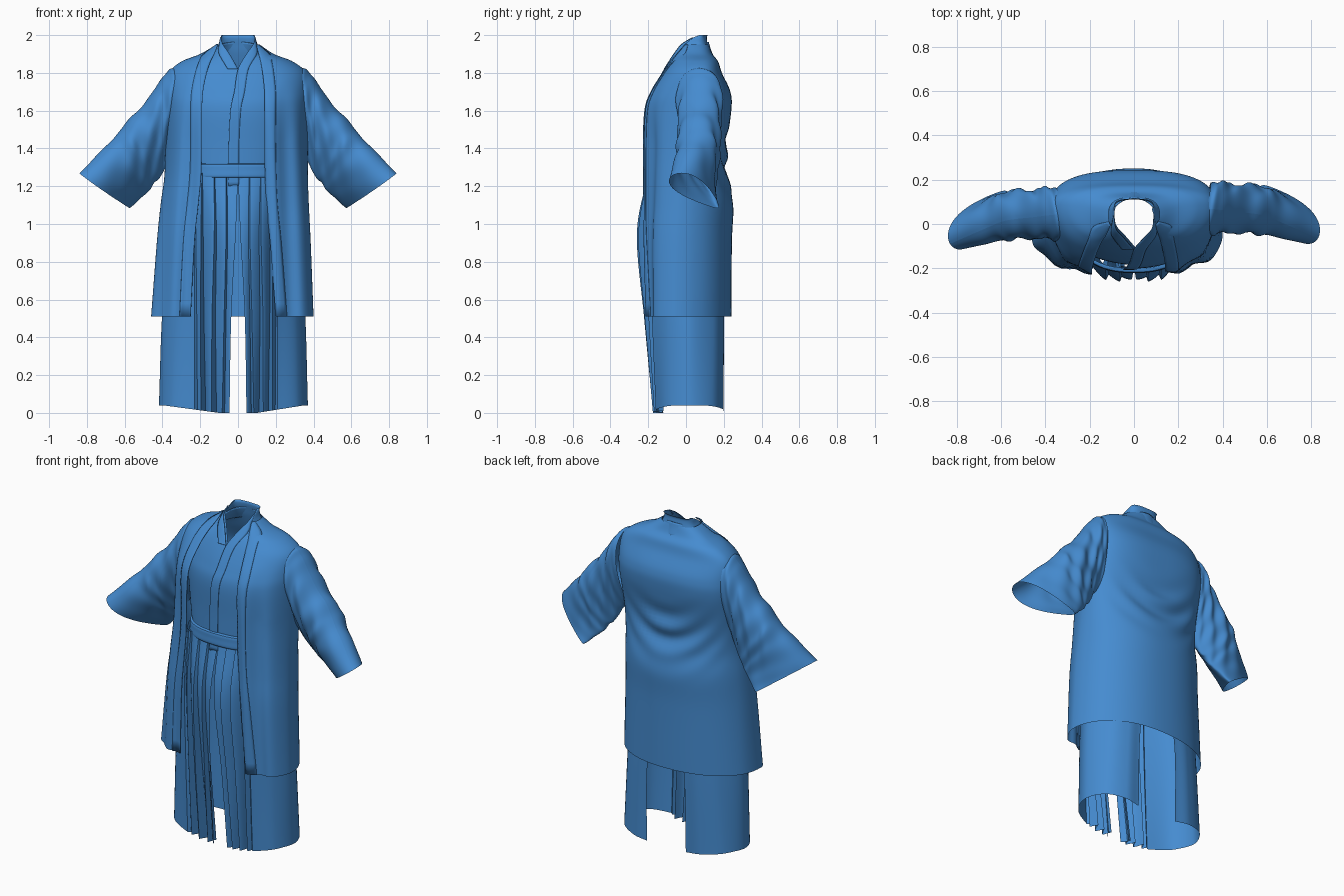
import bpy
from math import sin, cos, pi, exp
from mathutils import Vector

if "Cube" in bpy.data.objects:
    bpy.data.objects.remove(bpy.data.objects["Cube"])

cloth = bpy.data.materials.new("blue_cloth")
cloth.diffuse_color = (0.06, 0.26, 0.63, 1)
cloth.use_nodes = True
cloth.node_tree.nodes["Principled BSDF"].inputs["Base Color"].default_value = cloth.diffuse_color


def spline(pts, n):
    """Catmull-Rom through pts, n samples."""
    pts = [Vector(p) for p in pts]
    ext = [2 * pts[0] - pts[1]] + pts + [2 * pts[-1] - pts[-2]]
    out = []
    for i in range(n):
        t = i / (n - 1) * (len(pts) - 1)
        k = min(int(t), len(pts) - 2)
        t -= k
        a, b, c, d = ext[k:k + 4]
        out.append(0.5 * (2 * b + (c - a) * t + (2 * a - 5 * b + 4 * c - d) * t * t
                          + (3 * b - a - 3 * c + d) * t ** 3))
    return out


def loft(name, rows, nv, deform=None, thick=0, angle=50):
    """Skin through equally long rows of points, smoothed between rows."""
    nu = len(rows[0])
    cols = [spline([r[i] for r in rows], nv) for i in range(nu)]
    verts = []
    for j in range(nv):
        for i in range(nu):
            p = cols[i][j]
            verts.append(deform(p, i / (nu - 1), j / (nv - 1)) if deform else p)
    faces = [(j * nu + i, j * nu + i + 1, (j + 1) * nu + i + 1, (j + 1) * nu + i)
             for j in range(nv - 1) for i in range(nu - 1)]
    me = bpy.data.meshes.new(name)
    me.from_pydata(verts, [], faces)
    me.materials.append(cloth)
    ob = bpy.data.objects.new(name, me)
    bpy.context.collection.objects.link(ob)
    if thick:
        ob.modifiers.new("thickness", 'SOLIDIFY').thickness = thick
    bpy.ops.object.select_all(action='DESELECT')
    ob.select_set(True)
    bpy.context.view_layer.objects.active = ob
    bpy.ops.object.shade_smooth_by_angle(angle=angle * pi / 180)
    return ob


def body_slice(s, P, lap=0.0, n=20):
    """Open horizontal section: right front edge, side, back, left front edge."""
    z, xfr, yf, xr, ys, yb, xl, xfl = s
    Q = .75 + .17 * min(1, max(0, (1.6 - z) / .5))  # rounder back lower down

    def half(xf, xs, yfront):
        a = [i / n * pi / 2 for i in range(n + 1)]
        front = [(xf + (xs - xf) * sin(t) ** P, ys + (yfront - ys) * max(cos(t), 0) ** P, z) for t in a]
        back = [(xs * max(cos(t), 0) ** Q, ys + (yb - ys) * sin(t) ** Q, z) for t in a[1:]]
        return front + back
    return half(xfr, xr, yf) + half(xfl, xl, yf + lap)[::-1][1:]


def band(name, slices, P, right, width, lift, deform=None):
    """Lapel strip following one front edge."""
    rows = []
    for z, xfr, yf, xr, ys, yb, xl, xfl in slices:
        xf, xs = (xfr, xr) if right else (xfl, xl)
        w = min(width / abs(xs - xf), 0.75)
        row = []
        for k in range(6):
            s = (w * k / 5) ** (1 / P)
            row.append((xf + (xs - xf) * w * k / 5, ys + (yf - ys) * (1 - s * s) ** (P / 2) - lift, z))
        rows.append(row)
    loft(name, rows, 60, deform, thick=0.003)


# z, right edge x, front y, right side x, side y, back y, left side x, left edge x
COAT = [(.51, .20, -.20, .40, -.06, .24, -.46, -.25),
        (.9, .17, -.212, .385, -.05, .243, -.43, -.23),
        (1.1, .15, -.212, .375, -.03, .25, -.41, -.21),
        (1.25, .143, -.212, .37, -.01, .222, -.39, -.195),
        (1.4, .14, -.212, .37, .02, .21, -.385, -.19),
        (1.6, .14, -.21, .375, .05, .24, -.385, -.19),
        (1.7, .14, -.18, .375, .06, .235, -.38, -.185),
        (1.8, .13, -.12, .36, .07, .19, -.365, -.165),
        (1.86, .12, -.075, .29, .07, .17, -.30, -.145),
        (1.9, .11, -.045, .19, .06, .14, -.20, -.125),
        (1.95, .095, 0, .115, .04, .12, -.115, -.105)]

ROBE = [(1.2, -.05, -.20, .26, 0, .15, -.27, .10),
        (1.4, -.05, -.20, .30, .02, .16, -.30, .10),
        (1.6, -.04, -.20, .32, .03, .20, -.32, .08),
        (1.7, -.02, -.17, .32, .04, .20, -.32, .05),
        (1.82, 0, -.112, .29, .05, .15, -.29, 0),
        (1.9, .045, -.06, .14, .05, .125, -.14, -.045),
        (1.95, .08, -.02, .105, .05, .115, -.105, -.08),
        (1.985, .088, .035, .093, .06, .11, -.093, -.088),
        (2.0, .08, .07, .088, .085, .114, -.088, -.08)]


# Coat with hanging front folds and swags across the back
def coat_folds(p, u, v):
    p = p.copy()
    if p.y > .08:
        swag = exp(-((p.z - 1.33) / .14) ** 2) * exp(-((p.x + .03) / .24) ** 2)
        p.y += .015 * swag * sin(38 * (p.z - 2.2 * p.x ** 2)) * min(1, (p.y - .08) / .08)
    elif p.z < 1.75:
        k = min(1, (1.75 - p.z) / .3) * min(1, (.08 - p.y) / .1)
        p.y += .011 * k * sin(48 * abs(p.x) + 1.5 * p.z)
    return p


loft("coat_body", [body_slice(s, 1.05) for s in COAT], 90, coat_folds)
band("coat_right_lapel", COAT, 1.05, True, .06, .003, coat_folds)
band("coat_left_lapel", COAT, 1.05, False, .06, .003, coat_folds)

# Coat collar behind the neck
arc = [pi * i / 24 for i in range(25)]
loft("coat_collar", [[(rx * cos(t), .02 + ry * sin(t), z - .03 * (1 - sin(t))) for t in arc]
                     for rx, ry, z in ((.15, .125, 1.89), (.125, .11, 1.93), (.108, .1, 1.965))],
     8, thick=.006)

# Inner robe, right panel lapped over left
loft("inner_robe", [body_slice(s, .85, .014) for s in ROBE], 60)
band("robe_right_lapel", ROBE[:-1], .85, True, .055, .005)
band("robe_left_lapel", ROBE[4:-1], .85, False, .055, .003)

# Waist belt
ring = [2 * pi * i / 64 for i in range(65)]
power = lambda c: abs(c) ** .85 * (1 if c > 0 else -1)
loft("belt", [[(rx * power(cos(t)), -.03 + ry * power(sin(t)), z) for t in ring]
              for rx, ry, z in ((.26, .187, 1.245), (.263, .192, 1.255), (.262, .19, 1.285),
                                (.26, .188, 1.315), (.25, .17, 1.32))], 14, angle=35)

# Sleeves: top edge point, bottom edge point, half thickness
SLEEVE = [((.33, .07, 1.83), (.32, .08, 1.36), .105),
          ((.38, .065, 1.80), (.36, .085, 1.34), .11),
          ((.46, .055, 1.68), (.40, .10, 1.27), .10),
          ((.58, .04, 1.54), (.45, .12, 1.205), .10),
          ((.67, .005, 1.43), (.50, .14, 1.15), .09),
          ((.83, -.065, 1.26), (.575, .172, 1.085), .072)]


def sleeve_folds(p, u, v):
    amp = .008 * sin(pi * v) ** .7
    wave = sin(24 * v + 6 * cos(2 * pi * u)) + .5 * sin(41 * v - 3 * cos(2 * pi * u))
    return p + Vector((0, amp * wave * (1 if u < .5 else -1) * abs(sin(2 * pi * u)), amp * .6 * wave))


for side, sx, dy in (("right", 1, 0), ("left", -1, -.025)):
    rows = []
    for top, bottom, half in SLEEVE:
        T, B = Vector(top), Vector(bottom)
        n = (T - B).cross(Vector((.65, -.1, -.6))).normalized()
        row = []
        for t in ring:
            p = (T + B) / 2 + (T - B) / 2 * cos(t) + n * half * sin(t) * (1 + .5 * cos(t))
            row.append((p.x * sx, p.y + dy, p.z))
        rows.append(row)
    loft(side + "_sleeve", rows, 60, sleeve_folds)

# Trouser legs: open sections from pleated inner front round to the back edge
LEG = [(1.27, [(0, -.19), (.07, -.20), (.14, -.195), (.20, -.17), (.25, -.08),
               (.26, .02), (.20, .12), (.10, .15), (.01, .15)]),
       (.95, [(.012, -.25), (.07, -.26), (.14, -.245), (.21, -.19), (.29, -.10),
              (.32, .03), (.26, .14), (.16, .19), (.05, .20)]),
       (.5, [(.036, -.215), (.08, -.222), (.15, -.215), (.21, -.18), (.31, -.10),
             (.355, .02), (.29, .145), (.20, .195), (.12, .20)]),
       (0, [(.045, -.17), (.09, -.175), (.15, -.175), (.21, -.16), (.32, -.10),
            (.37, .02), (.32, .14), (.22, .195), (.13, .195)])]


def leg_shape(sx):
    def deform(p, u, v):
        p = p.copy()
        if u < .375:  # deep knife pleats
            f = (u / .375 * 3.5) % 1
            p.y += (.01 + .045 * v) * f ** 1.5
            p.x -= .02 * f * v if u > .1 else 0
        p.z += .04 * v * min(1, max(0, (p.x - .1) / .25))
        if sx < 0:
            p.x = -(p.x + .18 * max(0, p.x - .1))
        return p
    return deform


for side, sx in (("right", 1), ("left", -1)):
    rows = [spline([(x, y, z) for x, y in pts], 161) for z, pts in LEG]
    loft(side + "_trouser_leg", rows, 40, leg_shape(sx), angle=30)
